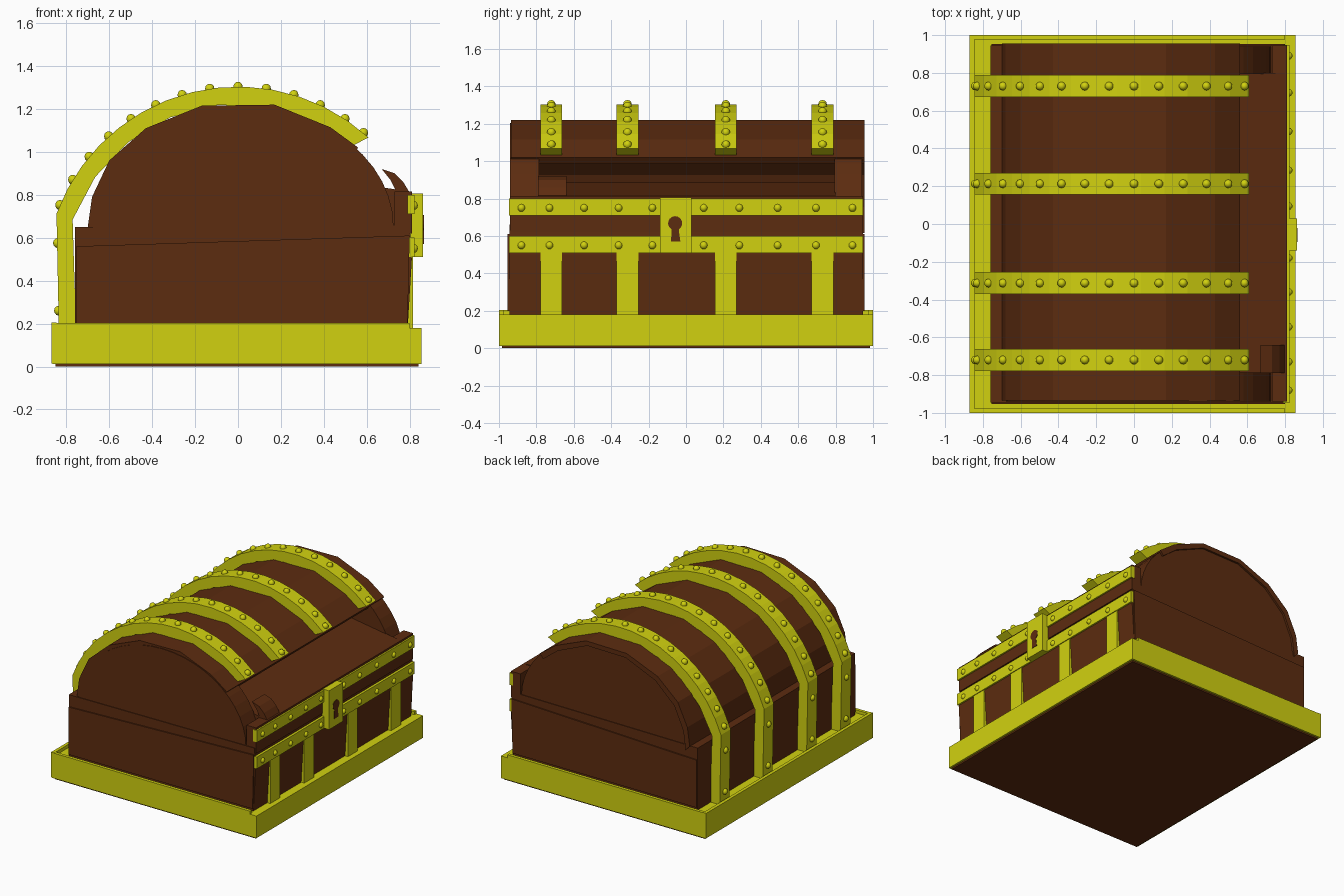
import bpy, bmesh, math
from mathutils import Matrix

if "Cube" in bpy.data.objects:
    bpy.data.objects.remove(bpy.data.objects["Cube"], do_unlink=True)


def material(name, rgb):
    m = bpy.data.materials.new(name)
    m.use_nodes = True
    m.diffuse_color = (*rgb, 1)
    m.node_tree.nodes["Principled BSDF"].inputs["Base Color"].default_value = (*rgb, 1)
    return m


GOLD = material("yellow metal", (0.64, 0.64, 0.005))
WOOD = material("brown wood", (0.108, 0.025, 0.005))


def finish(name, bm, mat):
    bmesh.ops.recalc_face_normals(bm, faces=bm.faces)
    mesh = bpy.data.meshes.new(name)
    bm.to_mesh(mesh)
    bm.free()
    mesh.materials.append(mat)
    obj = bpy.data.objects.new(name, mesh)
    bpy.context.collection.objects.link(obj)
    return obj


def box(name, mat, x, y, z):
    bm = bmesh.new()
    bmesh.ops.create_cube(bm, size=1)
    for v in bm.verts:
        v.co = [a + (b - a) * (c + 0.5) for (a, b), c in zip((x, y, z), v.co)]
    return finish(name, bm, mat)


def prism(name, mat, profile, y0, y1):
    """Extrude an x-z outline along y."""
    bm = bmesh.new()
    face = bm.faces.new([bm.verts.new((x, y0, z)) for x, z in profile])
    out = bmesh.ops.extrude_face_region(bm, geom=[face])
    for v in out["geom"]:
        if isinstance(v, bmesh.types.BMVert):
            v.co.y = y1
    return finish(name, bm, mat)


def studs(name, spots, r=0.023):
    bm = bmesh.new()
    for p in spots:
        bmesh.ops.create_uvsphere(bm, u_segments=10, v_segments=6, radius=r,
                                  matrix=Matrix.Translation(p))
    for f in bm.faces:
        f.smooth = True
    return finish(name, bm, GOLD)


# Base tray with raised rim and wooden underside
box("base_tray", GOLD, (-0.865, 0.855), (-1, 1), (0.012, 0.18))
box("base_underside", WOOD, (-0.85, 0.84), (-0.985, 0.985), (0, 0.014))
box("base_rim_back", GOLD, (-0.87, -0.845), (-1, 1), (0.015, 0.205))
for tag, y in (("right", -0.988), ("left", 0.988)):
    box("base_rim_" + tag, GOLD, (-0.87, 0.8), (y - 0.012, y + 0.012), (0.015, 0.203))

# Wooden body and upper front board
prism("body", WOOD, [(-0.76, 0.17), (0.79, 0.17), (0.81, 0.5), (0.8, 0.66), (-0.76, 0.65)],
      -0.945, 0.945)
box("front_board", WOOD, (0.73, 0.81), (-0.94, 0.945), (0.62, 0.815))
for tag, y in (("right", -0.948), ("left", 0.948)):
    prism("end_board_" + tag, WOOD,
          [(-0.755, 0.2), (0.79, 0.2), (0.8, 0.61), (-0.755, 0.56)], y - 0.006, y + 0.006)

# Rounded end caps of the lid
dome = []
for i in range(25):
    a = math.pi * i / 24
    dome.append((0.025 - 0.7 * math.cos(a), 0.65 + 0.555 * math.sin(a)))
prism("end_cap_right", WOOD, dome, -0.94, -0.785)
prism("end_cap_left", WOOD, dome, 0.795, 0.94)

# Faceted lid shell, open along the front
lid_outer = [(-0.7, 0.65), (-0.68, 0.79), (-0.6, 0.96), (-0.43, 1.11), (-0.17, 1.215),
             (0.17, 1.22), (0.43, 1.115), (0.56, 1.02)]
lid_inner = [(x * 0.95, z - 0.035) for x, z in lid_outer]
prism("lid_shell", WOOD, lid_outer + lid_inner[::-1], -0.935, 0.955)

# Sloping inner deck and bent lip at the front
prism("inner_deck", WOOD, [(0.8, 0.815), (0.35, 0.885), (-0.55, 0.885), (-0.55, 0.62), (0.8, 0.62)],
      -0.79, 0.8)
prism("bent_lip", WOOD, [(0.8, 0.81), (0.77, 0.86), (0.73, 0.9), (0.67, 0.92), (0.71, 0.87), (0.74, 0.81)],
      -0.79, -0.64)

# Curved bands continuing as straps down the back
CZ, R_OUT, R_IN = 0.404, 0.9, 0.82
BANDS = (-0.72, -0.313, 0.213, 0.73)


def arc(r, end, n=14):
    pts = []
    for i in range(n + 1):
        a = math.radians(-70 + (end + 70) * i / n)
        pts.append((r * math.sin(a), CZ + r * math.cos(a)))
    return pts


band_profile = ([(-0.835, 0.18)] + arc(R_OUT, 42.5)
                + arc(R_IN, 40.5, 7)[::-1] + [(-0.755, 0.18)])
band_studs = []
for i, y in enumerate(BANDS):
    prism(f"lid_band_{i + 1}", GOLD, band_profile, y - 0.058, y + 0.058)
    for deg in [8.4 * k for k in range(-8, 5)] + [40.5]:
        a = math.radians(deg)
        band_studs.append((R_OUT * math.sin(a), y, CZ + R_OUT * math.cos(a)))
    band_studs += [(-0.84, y, 0.575), (-0.835, y, 0.26)]
    box(f"front_strap_{i + 1}", GOLD, (0.78, 0.816), (y - 0.058, y + 0.058), (0.17, 0.52))
studs("band_studs", band_studs)

# Front rails with studs
rail_studs = []
for tag, z in (("lower", 0.555), ("upper", 0.755)):
    box("front_rail_" + tag, GOLD, (0.79, 0.822), (-0.947, 0.947), (z - 0.045, z + 0.045))
    for y in (-0.88, -0.73, -0.545, -0.36, -0.18, 0.095, 0.285, 0.49, 0.695, 0.89):
        rail_studs.append((0.818, y, z - 0.005))
studs("rail_studs", rail_studs, 0.021)

# Lock plate with keyhole
box("lock", GOLD, (0.79, 0.863), (-0.14, 0.03), (0.51, 0.805))
bm = bmesh.new()
outline = []
for i in range(13):
    a = math.radians(-60 + 300 * i / 12)
    outline.append((-0.058 + 0.038 * math.cos(a), 0.668 + 0.038 * math.sin(a)))
outline += [(-0.08, 0.57), (-0.03, 0.57)]
face = bm.faces.new([bm.verts.new((0.861, y, z)) for y, z in outline])
out = bmesh.ops.extrude_face_region(bm, geom=[face])
for v in out["geom"]:
    if isinstance(v, bmesh.types.BMVert):
        v.co.x = 0.866
finish("keyhole", bm, WOOD)
